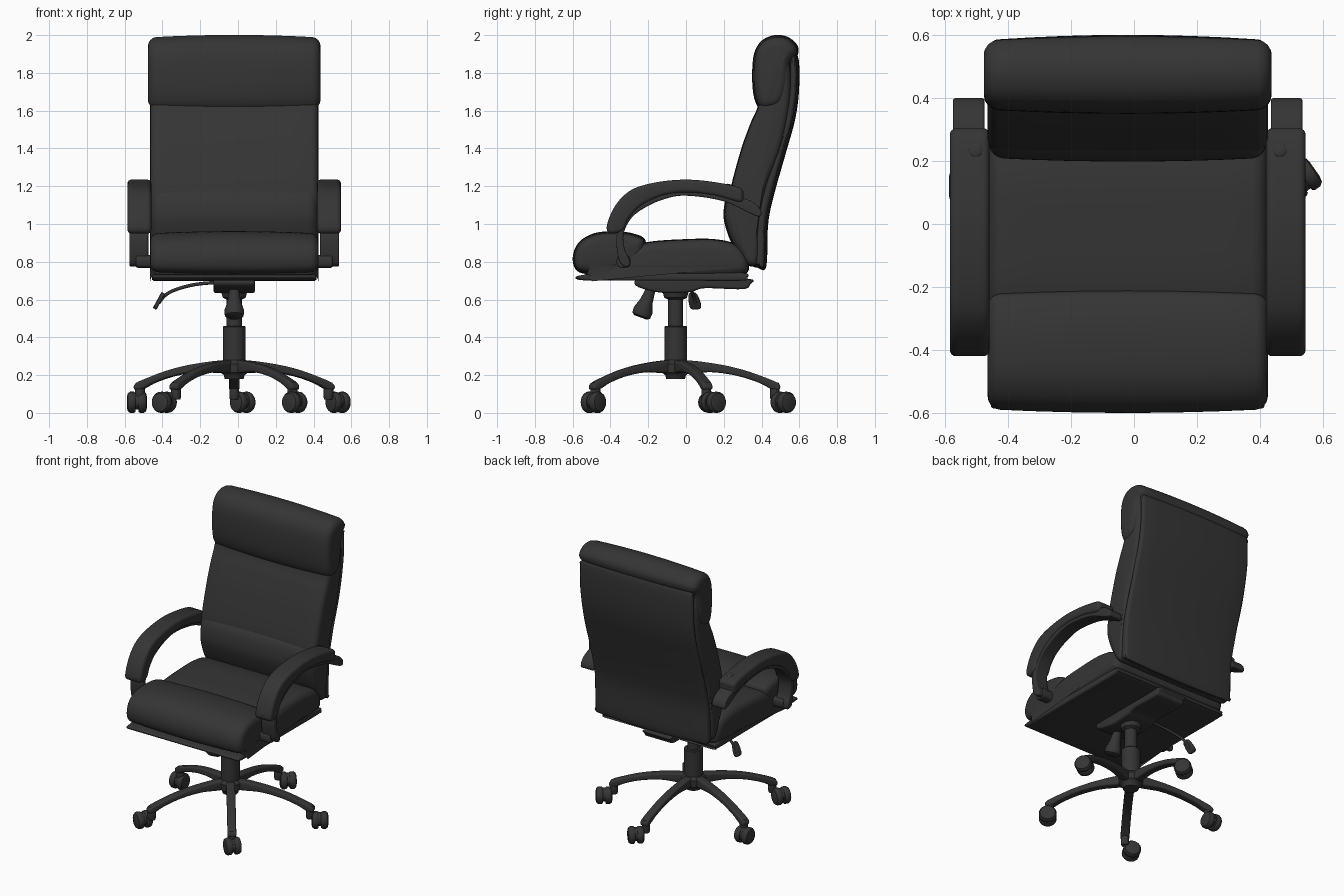
import bpy, bmesh, math
from mathutils import Vector

CX, CY = -0.02, -0.055          # centre line of chair, centre of column
mat = bpy.data.materials.new("charcoal")
mat.diffuse_color = (0.035, 0.035, 0.035, 1)


def finish(name, bm):
    bmesh.ops.recalc_face_normals(bm, faces=bm.faces)
    me = bpy.data.meshes.new(name)
    bm.to_mesh(me)
    bm.free()
    me.materials.append(mat)
    ob = bpy.data.objects.new(name, me)
    bpy.context.collection.objects.link(ob)
    return ob


def spline(pts, n=6):
    """Closed Catmull-Rom curve through 2D points."""
    P, out = [Vector(p) for p in pts], []
    k = len(P)
    for i in range(k):
        a, b, c, d = P[i - 1], P[i], P[(i + 1) % k], P[(i + 2) % k]
        for j in range(n):
            t = j / n
            out.append(0.5 * (2 * b + (c - a) * t + (2 * a - 5 * b + 4 * c - d) * t * t
                              + (3 * b - a - 3 * c + d) * t ** 3))
    return out


def pillow(name, pts, half, r, crown=0.0, cx=CX, smooth=6):
    """Side profile (y, z) stretched along x, with rounded ends and a swollen middle."""
    C = spline(pts, smooth)
    k = len(C)
    area = sum(C[i - 1].x * C[i].y - C[i].x * C[i - 1].y for i in range(k))
    s = 1 if area > 0 else -1
    N = []
    for i in range(k):
        t = (C[(i + 1) % k] - C[i - 1]).normalized()
        N.append(Vector((-t.y, t.x)) * s)
    arc = [math.radians(a) for a in (0, 22.5, 45, 67.5, 90)]
    right = [(half - r + r * math.sin(a), r * (1 - math.cos(a))) for a in arc]
    mid = [((half - r) * i / 4, 0) for i in range(-3, 4)]
    rows = [(-x, d) for x, d in reversed(right)] + mid + right
    bm = bmesh.new()
    rings = []
    for x, d in rows:
        d += crown * (x / half) ** 2
        rings.append([bm.verts.new((cx + x, *(p + n * d))) for p, n in zip(C, N)])
    for A, B in zip(rings, rings[1:]):
        for i in range(k):
            bm.faces.new((A[i - 1], A[i], B[i], B[i - 1]))
    bm.faces.new(rings[0])
    bm.faces.new(rings[-1])
    return finish(name, bm)


def lathe(name, prof, loc, rot=(0, 0, 0), n=32):
    """Turn (radius, height) points around the local z axis."""
    bm = bmesh.new()
    rings = [[bm.verts.new((r * math.cos(2 * math.pi * i / n), r * math.sin(2 * math.pi * i / n), z))
              for i in range(n)] for r, z in prof]
    for A, B in zip(rings, rings[1:]):
        for i in range(n):
            bm.faces.new((A[i - 1], A[i], B[i], B[i - 1]))
    bm.faces.new(rings[0])
    bm.faces.new(rings[-1])
    ob = finish(name, bm)
    ob.location, ob.rotation_euler = loc, rot
    return ob


# Seat: pan, main cushion, front roll
pillow("seat_pan", [(-0.57, 0.705), (-0.55, 0.73), (-0.3, 0.745), (0.1, 0.745), (0.31, 0.74),
                    (0.325, 0.715), (0.3, 0.70), (0.0, 0.70), (-0.4, 0.70)], 0.435, 0.012)
pillow("seat_cushion", [(-0.53, 0.73), (-0.45, 0.78), (-0.33, 0.86), (-0.2, 0.905), (0, 0.92),
                        (0.15, 0.92), (0.26, 0.895), (0.32, 0.84), (0.335, 0.78), (0.30, 0.73),
                        (0.1, 0.715), (-0.3, 0.715)], 0.445, 0.05, 0.005)
pillow("seat_front_roll", [(-0.60, 0.82), (-0.57, 0.90), (-0.49, 0.95), (-0.38, 0.962), (-0.28, 0.95),
                           (-0.215, 0.915), (-0.23, 0.83), (-0.32, 0.76), (-0.48, 0.735),
                           (-0.575, 0.75)], 0.445, 0.04, 0.012)

# Backrest: cushion, lumbar pad, headrest, rear shell
pillow("back_cushion", [(0.31, 0.80), (0.26, 0.92), (0.23, 1.05), (0.235, 1.18), (0.29, 1.39),
                        (0.34, 1.53), (0.385, 1.64), (0.42, 1.85), (0.50, 1.90), (0.55, 1.85),
                        (0.555, 1.65), (0.505, 1.4), (0.43, 1.2), (0.395, 1.0), (0.39, 0.82),
                        (0.36, 0.775)], 0.445, 0.035, 0.005)
pillow("lumbar_pad", [(0.33, 0.78), (0.25, 0.88), (0.205, 1.0), (0.2, 1.08), (0.22, 1.155),
                      (0.265, 1.19), (0.33, 1.14), (0.37, 1.0), (0.38, 0.83)], 0.44, 0.045, 0.012)
pillow("headrest", [(0.39, 1.61), (0.36, 1.67), (0.35, 1.78), (0.36, 1.90), (0.40, 1.97),
                    (0.47, 2.0), (0.54, 1.99), (0.59, 1.945), (0.592, 1.895), (0.56, 1.85),
                    (0.545, 1.72), (0.51, 1.63), (0.44, 1.60)], 0.457, 0.045, 0.014)
pillow("back_shell", [(0.425, 0.775), (0.435, 1.0), (0.465, 1.15), (0.53, 1.38), (0.577, 1.55),
                      (0.598, 1.7), (0.598, 1.86), (0.575, 1.905), (0.54, 1.87), (0.535, 1.7),
                      (0.49, 1.46), (0.40, 1.18), (0.36, 1.0), (0.35, 0.80), (0.38, 0.768)],
       0.435, 0.02, 0.016)

# Armrests: padded arch, bracket beneath, seat mount and screw cap
arm = [(-0.42, 0.985), (-0.39, 1.07), (-0.34, 1.14), (-0.27, 1.19), (-0.15, 1.222), (0, 1.235),
       (0.15, 1.222), (0.285, 1.192), (0.303, 1.15), (0.285, 1.115), (0.15, 1.15), (0, 1.165),
       (-0.12, 1.15), (-0.23, 1.10), (-0.30, 1.03), (-0.335, 0.965), (-0.40, 0.95)]
bracket = [(0.385, 1.09), (0.29, 1.14), (0, 1.18), (-0.12, 1.165), (-0.24, 1.115), (-0.32, 1.03),
           (-0.365, 0.95), (-0.365, 0.86), (-0.345, 0.79), (-0.305, 0.775), (-0.30, 0.81),
           (-0.325, 0.87), (-0.33, 0.95), (-0.29, 1.03), (-0.22, 1.085), (-0.12, 1.13),
           (0, 1.15), (0.2, 1.12), (0.38, 1.04)]
mount = [(-0.36, 0.775), (-0.36, 0.83), (-0.30, 0.83), (-0.30, 0.775)]
for side, tag in ((-1, "left"), (1, "right")):
    pillow(tag + "_arm_pad", arm, 0.063, 0.02, cx=CX + side * 0.502)
    pillow(tag + "_arm_bracket", bracket, 0.05, 0.008, cx=CX + side * 0.505)
    pillow(tag + "_arm_mount", mount, 0.06, 0.008, cx=CX + side * 0.46)
    lathe(tag + "_arm_screw_cap", [(0.022, -0.02), (0.022, 0.004), (0.018, 0.007)],
          (CX + side * 0.483, 0.235, 1.203), (-0.2, 0, 0), 20)

# Tilt mechanism, tension knob and height lever
pillow("tilt_mechanism", [(-0.27, 0.70), (-0.25, 0.665), (-0.12, 0.635), (0.02, 0.64), (0.1, 0.66),
                          (0.3, 0.655), (0.34, 0.68), (0.33, 0.71), (0, 0.715), (-0.2, 0.715)],
       0.11, 0.015)
lathe("tension_knob", [(0.035, -0.09), (0.05, -0.08), (0.052, -0.05), (0.035, 0.0), (0.025, 0.07)],
      (CX, -0.21, 0.59), (-0.35, 0, 0))
cu = bpy.data.curves.new("height_lever", "CURVE")
cu.dimensions, cu.bevel_depth, cu.use_fill_caps = "3D", 0.009, True
sp = cu.splines.new("NURBS")
path = [(-0.08, 0.0, 0.69), (-0.2, 0.0, 0.69), (-0.32, 0.02, 0.66), (-0.39, 0.04, 0.63), (-0.42, 0.05, 0.58)]
sp.points.add(len(path) - 1)
for p, c in zip(sp.points, path):
    p.co = (*c, 1)
sp.use_endpoint_u = True
lever = bpy.data.objects.new("height_lever", cu)
bpy.context.collection.objects.link(lever)
cu.materials.append(mat)
paddle = pillow("lever_paddle", [(-0.03, 0.04), (0.01, 0.045), (0.035, -0.03), (0.0, -0.045), (-0.025, -0.03)],
                0.011, 0.005, cx=0)
paddle.location, paddle.rotation_euler = (-0.42, 0.045, 0.59), (0, 0.5, 0)

# Gas column and hub
lathe("gas_column", [(0.05, 0.18), (0.055, 0.2), (0.075, 0.215), (0.078, 0.26), (0.06, 0.28),
                     (0.06, 0.455), (0.055, 0.46), (0.04, 0.46), (0.04, 0.60), (0.06, 0.61),
                     (0.075, 0.66)], (CX, CY, 0))

# Five-star base with twin-wheel casters: leg angle, wheel position, axle angle
leg = [(0.04, 0.275), (0.2, 0.262), (0.35, 0.23), (0.48, 0.185), (0.545, 0.155), (0.55, 0.125),
       (0.51, 0.125), (0.44, 0.16), (0.33, 0.195), (0.2, 0.215), (0.04, 0.215)]
feet = [(90, 0.025, 0.515, 40), (162, -0.535, 0.12, 0), (234, -0.39, -0.49, 60),
        (306, 0.30, -0.49, 50), (18, 0.53, 0.145, 35)]
disc = [(0.03, 0.008), (0.05, 0.008), (0.056, 0.016), (0.056, 0.036), (0.048, 0.048), (0.03, 0.053)]
for i, (ang, wx, wy, axle) in enumerate(feet, 1):
    a = math.radians(ang)
    ob = pillow(f"base_leg_{i}", leg, 0.028, 0.012, cx=0)
    ob.location, ob.rotation_euler = (CX, CY, 0), (0, 0, a - math.pi / 2)
    px, py = CX + 0.525 * math.cos(a), CY + 0.525 * math.sin(a)
    lathe(f"caster_stem_{i}", [(0.022, 0.07), (0.026, 0.08), (0.026, 0.15), (0.02, 0.16)], (px, py, 0), n=20)
    turn = math.radians(axle)
    rot = (0, math.pi / 2, turn)
    for s, tag in ((1, "a"), (-1, "b")):
        lathe(f"wheel_{i}{tag}", [(r, s * h) for r, h in disc], (wx, wy, 0.056), rot, 24)
    lathe(f"caster_core_{i}", [(0.044, -0.015), (0.044, 0.015)], (wx, wy, 0.062), rot, 24)

# Smooth shading with sharp edges kept
bpy.ops.object.select_all(action="DESELECT")
lever.select_set(True)
bpy.context.view_layer.objects.active = lever
bpy.ops.object.convert(target="MESH")
bpy.ops.object.select_all(action="SELECT")
bpy.ops.object.shade_smooth_by_angle(angle=math.radians(40))
